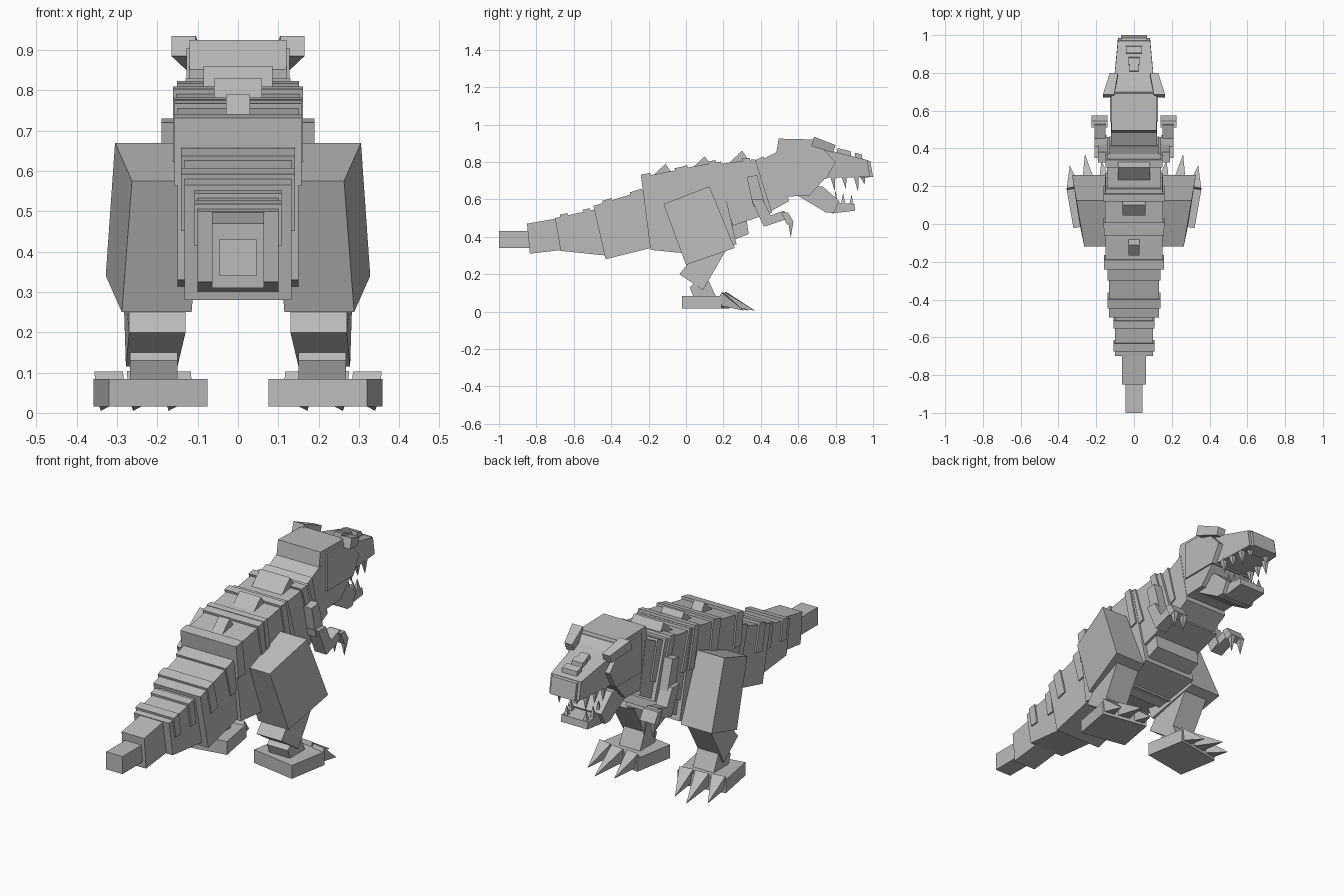
import bpy, bmesh, math
from mathutils import Vector, Matrix

if "Cube" in bpy.data.objects:
    bpy.data.objects.remove(bpy.data.objects["Cube"], do_unlink=True)

grey = bpy.data.materials.new("stone_grey")
grey.use_nodes = True
colour = (0.5, 0.5, 0.5, 1)
grey.diffuse_color = colour
grey.node_tree.nodes["Principled BSDF"].inputs["Base Color"].default_value = colour


def finish(name, bm):
    bmesh.ops.recalc_face_normals(bm, faces=bm.faces)
    mesh = bpy.data.meshes.new(name)
    bm.to_mesh(mesh)
    bm.free()
    mesh.materials.append(grey)
    obj = bpy.data.objects.new(name, mesh)
    bpy.context.collection.objects.link(obj)


def slab(name, side, inner, outer, mirror=1):
    """Block with a side profile in y, z; inner/outer x may differ per corner."""
    n = len(side)
    inner = inner if isinstance(inner, list) else [inner] * n
    outer = outer if isinstance(outer, list) else [outer] * n
    bm = bmesh.new()
    a = [bm.verts.new((x * mirror, p[0], p[1])) for x, p in zip(inner, side)]
    b = [bm.verts.new((x * mirror, p[0], p[1])) for x, p in zip(outer, side)]
    bm.faces.new(a)
    bm.faces.new(b)
    for i in range(n):
        j = (i + 1) % n
        bm.faces.new((a[i], a[j], b[j], b[i]))
    finish(name, bm)


def centred(name, side, half):
    slab(name, side, -half, half)


def spike(name, base, tip, half):
    """Four-sided pyramid from a base centre to a tip."""
    base, tip = Vector(base), Vector(tip)
    axis = tip - base
    bm = bmesh.new()
    bmesh.ops.create_cone(bm, cap_ends=True, segments=4, radius1=half * math.sqrt(2),
                          radius2=0, depth=axis.length)
    turn = axis.to_track_quat('Z', 'Y').to_matrix().to_4x4()
    bm.transform(Matrix.Translation((base + tip) / 2) @ turn @ Matrix.Rotation(math.pi / 4, 4, 'Z'))
    finish(name, bm)


def band(name, side, half, start, end, depth):
    """Raised strip over the top and upper sides of a block."""
    bt, ft, fb, bb = [Vector(p) for p in side]
    top = [bt.lerp(ft, t) for t in (start, end)]
    low = [bb.lerp(fb, t) for t in (start, end)]
    up = [t + (t - l).normalized() * 0.012 for t, l in zip(top, low)]
    down = [t.lerp(l, depth) for t, l in zip(top, low)]
    centred(name, [up[0], up[1], down[1], down[0]], half + 0.008)


# Trunk and tail: back top, front top, front bottom, back bottom
trunk = {
    "tail_tip": ([(-1, .43), (-.82, .43), (-.82, .34), (-1, .34)], .046, []),
    "tail_end": ([(-.85, .47), (-.68, .5), (-.66, .33), (-.835, .31)], .064, []),
    "tail_middle": ([(-.7, .5), (-.47, .55), (-.43, .3), (-.67, .325)], .1, [(.12, .3, .5), (.65, .82, .5)]),
    "tail_base": ([(-.495, .565), (-.22, .65), (-.13, .355), (-.43, .28)], .133, [(.18, .36, .45), (.72, .95, .5)]),
    "pelvis": ([(-.24, .72), (.02, .77), (.12, .3), (-.19, .33)], .15, [(.0, .2, .4), (.7, .9, .4)]),
    "waist": ([(-.02, .765), (.17, .8), (.27, .36), (.05, .29)], .153, [(.0, .15, .45), (.75, .95, .45)]),
    "chest": ([(.15, .785), (.37, .815), (.46, .53), (.25, .46)], .143, [(.02, .18, .6), (.7, .88, .6)]),
    "breast": ([(.1, .62), (.31, .6), (.335, .415), (.1, .32)], .13, []),
    "neck": ([(.36, .79), (.5, .86), (.55, .59), (.44, .53)], .122, [(.1, .4, .7)]),
}
for name, (side, half, bands) in trunk.items():
    centred(name, side, half)
    for i, (start, end, depth) in enumerate(bands):
        band(f"{name}_band_{i}", side, half, start, end, depth)

# Wedges along the back
for i, (y, z, half) in enumerate([(-.19, .735, .03), (.02, .775, .06), (.22, .805, .085)]):
    centred(f"back_wedge_{i}", [(y, z - .02), (y + .08, z + .055), (y + .12, z)], half)

# Head, snout and jaw
centred("skull", [(.495, .925), (.69, .92), (.75, .72), (.66, .62), (.53, .615), (.48, .83)], .12)
centred("cheeks", [(.54, .905), (.7, .905), (.8, .8), (.75, .71), (.54, .71)], .128)
snout = [(.66, .89), (.97, .81), (.985, .72), (.7, .715)]
slab("snout", snout, [-.115, -.085, -.085, -.105], [.115, .085, .085, .105])
centred("nose", [(.93, .815), (.985, .805), (1, .72), (.93, .715)], .07)
for i, (y, z, half) in enumerate([(.825, .85, .024), (.86, .842, .03), (.92, .825, .042)]):
    centred(f"snout_ridge_{i}", [(y - .02, z - .02), (y - .015, z + .025), (y + .02, z + .015), (y + .025, z - .02)], half)
centred("jaw_hinge", [(.58, .67), (.73, .67), (.82, .59), (.79, .53), (.75, .53), (.58, .63)], .095)
centred("jaw_tip", [(.74, .59), (.9, .575), (.905, .54), (.78, .525)], .075)

for m, tag in ((1, "left"), (-1, "right")):
    # Brow horn
    slab(f"{tag}_brow", [(.685, .935), (.8, .89), (.785, .85), (.67, .885)],
         [.105, .085, .085, .105], [.165, .128, .128, .165], m)
    # Teeth
    for i, (y, tip, x) in enumerate([(.785, .645, .085), (.845, .655, .08), (.91, .64, .075), (.945, .68, .05)]):
        spike(f"{tag}_upper_tooth_{i}", (x * m, y, .725), (x * m, y + .01, tip), .014)
    for i, (y, tip, x) in enumerate([(.8, .65, .065), (.84, .635, .062), (.885, .625, .055)]):
        spike(f"{tag}_lower_tooth_{i}", (x * m, y, .57), (x * m, y, tip), .012)

    # Arm, hand and fingers
    slab(f"{tag}_upper_arm", [(.325, .72), (.38, .73), (.42, .58), (.36, .56)], .13, .19, m)
    slab(f"{tag}_elbow", [(.35, .6), (.41, .6), (.47, .48), (.415, .455)], .145, .21, m)
    slab(f"{tag}_forearm", [(.41, .5), (.525, .54), (.54, .495), (.42, .455)], .15, .21, m)
    slab(f"{tag}_hand", [(.51, .53), (.545, .53), (.575, .48), (.54, .465)], .14, .225, m)
    for i, x in enumerate((.155, .21)):
        spike(f"{tag}_finger_{i}", (x * m, .56, .48), (x * m, .56, .395), .014)

    # Leg
    slab(f"{tag}_thigh", [(-.12, .575), (.125, .67), (.26, .34), (0, .25)],
         [.09, .13, .153, .115], [.263, .305, .328, .288], m)
    slab(f"{tag}_shin", [(-.035, .2), (.03, .28), (.215, .33), (.09, .115)],
         [.13, .13, .15, .15], [.27, .27, .285, .278], m)
    slab(f"{tag}_ankle", [(.02, .13), (.1, .21), (.16, .08), (.04, .08)], .15, .268, m)

    # Foot turned outwards, with three claws
    bm = bmesh.new()
    bmesh.ops.create_cube(bm, size=1)
    bm.transform(Matrix.Translation((.217 * m, .105, .05))
                 @ Matrix.Rotation(math.radians(-10 * m), 4, 'Z')
                 @ Matrix.Diagonal((.248, .215, .068, 1)))
    finish(f"{tag}_foot", bm)
    for i, (x, y, reach) in enumerate([(.15, .2, .335), (.238, .2, .37), (.318, .18, .31)]):
        spike(f"{tag}_toe_claw_{i}", (x * m, y, .07), ((x + .022) * m, reach, .005), .036)
